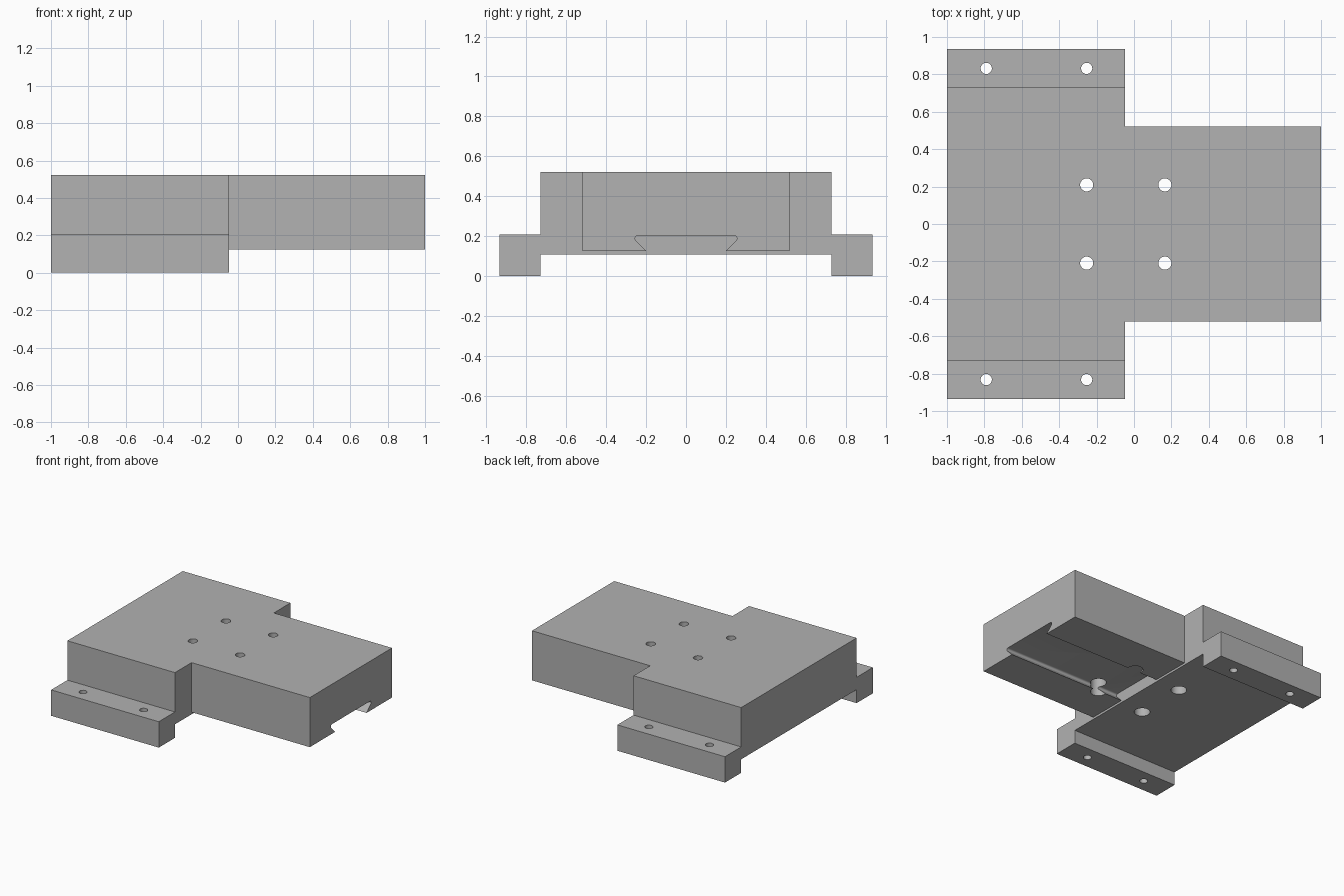
import bpy, bmesh, math

cube = bpy.data.objects.get("Cube")
if cube:
    bpy.data.objects.remove(cube, do_unlink=True)

grey = bpy.data.materials.new("machined_grey")
grey.use_nodes = True
colour = (0.445, 0.445, 0.445, 1)
grey.diffuse_color = colour
grey.node_tree.nodes["Principled BSDF"].inputs["Base Color"].default_value = colour


def make_object(name, bm):
    bmesh.ops.recalc_face_normals(bm, faces=bm.faces)
    mesh = bpy.data.meshes.new(name)
    bm.to_mesh(mesh)
    bm.free()
    mesh.materials.append(grey)
    obj = bpy.data.objects.new(name, mesh)
    bpy.context.collection.objects.link(obj)
    return obj


def extrude_section(name, half, x0, x1):
    """Mirror a (y, z) half section across y = 0 and extrude it along x."""
    outline = half + [(-y, z) for y, z in reversed(half)]
    bm = bmesh.new()
    face = bm.faces.new([bm.verts.new((x0, y, z)) for y, z in outline])
    result = bmesh.ops.extrude_face_region(bm, geom=[face])
    verts = [v for v in result["geom"] if isinstance(v, bmesh.types.BMVert)]
    bmesh.ops.translate(bm, verts=verts, vec=(x1 - x0, 0, 0))
    return make_object(name, bm)


def drill(name, x, y, steps, sides=32):
    """Stepped drill built from (radius, z) pairs, bottom to top."""
    bm = bmesh.new()
    rings = [[bm.verts.new((x + r * math.cos(math.tau * i / sides),
                            y + r * math.sin(math.tau * i / sides), z))
              for i in range(sides)] for r, z in steps]
    for low, high in zip(rings, rings[1:]):
        for i in range(sides):
            j = (i + 1) % sides
            bm.faces.new((low[i], low[j], high[j], high[i]))
    bm.faces.new(rings[0])
    bm.faces.new(rings[-1])
    return make_object(name, bm)


def combine(target, tool, operation):
    tool.hide_render = True
    mod = target.modifiers.new(operation, "BOOLEAN")
    mod.operation = operation
    mod.solver = "EXACT"
    mod.object = tool
    bpy.context.view_layer.objects.active = target
    bpy.ops.object.modifier_apply(modifier=mod.name)
    bpy.data.objects.remove(tool, do_unlink=True)


# Wide block with stepped mounting flanges
TOP, STEP = 0.522, -0.047
block = extrude_section(
    "mounting_block",
    [(0.73, 0.108), (0.73, 0), (0.935, 0), (0.935, 0.207), (0.73, 0.207), (0.73, TOP)],
    -1, STEP)

# Narrow arm with a filleted dovetail slot underneath
r, roof, floor = 0.014, 0.202, 0.125
corner = 0.198 + roof - floor
centre = corner - r / math.tan(math.pi / 8)
fillet = [(centre + r * math.cos(a), roof - r + r * math.sin(a))
          for a in (math.radians(90 - 135 * i / 8) for i in range(9))]
arm = extrude_section(
    "dovetail_arm", fillet + [(0.198, floor), (0.52, floor), (0.52, TOP)], STEP - 0.2, 1)
combine(block, arm, "UNION")

# Flange holes and counterbored holes
for side in (-1, 1):
    for x in (-0.79, -0.253):
        combine(block, drill("flange_drill", x, side * 0.832,
                             [(0.03, -0.1), (0.03, 0.4)]), "DIFFERENCE")
    for x in (-0.253, 0.165):
        combine(block, drill("counterbore_drill", x, side * 0.209,
                             [(0.058, 0), (0.058, 0.31), (0.035, 0.31), (0.035, 0.7)]),
                "DIFFERENCE")

bpy.ops.object.select_all(action="DESELECT")
block.select_set(True)
bpy.context.view_layer.objects.active = block
bpy.ops.object.shade_smooth_by_angle(angle=math.radians(30))
